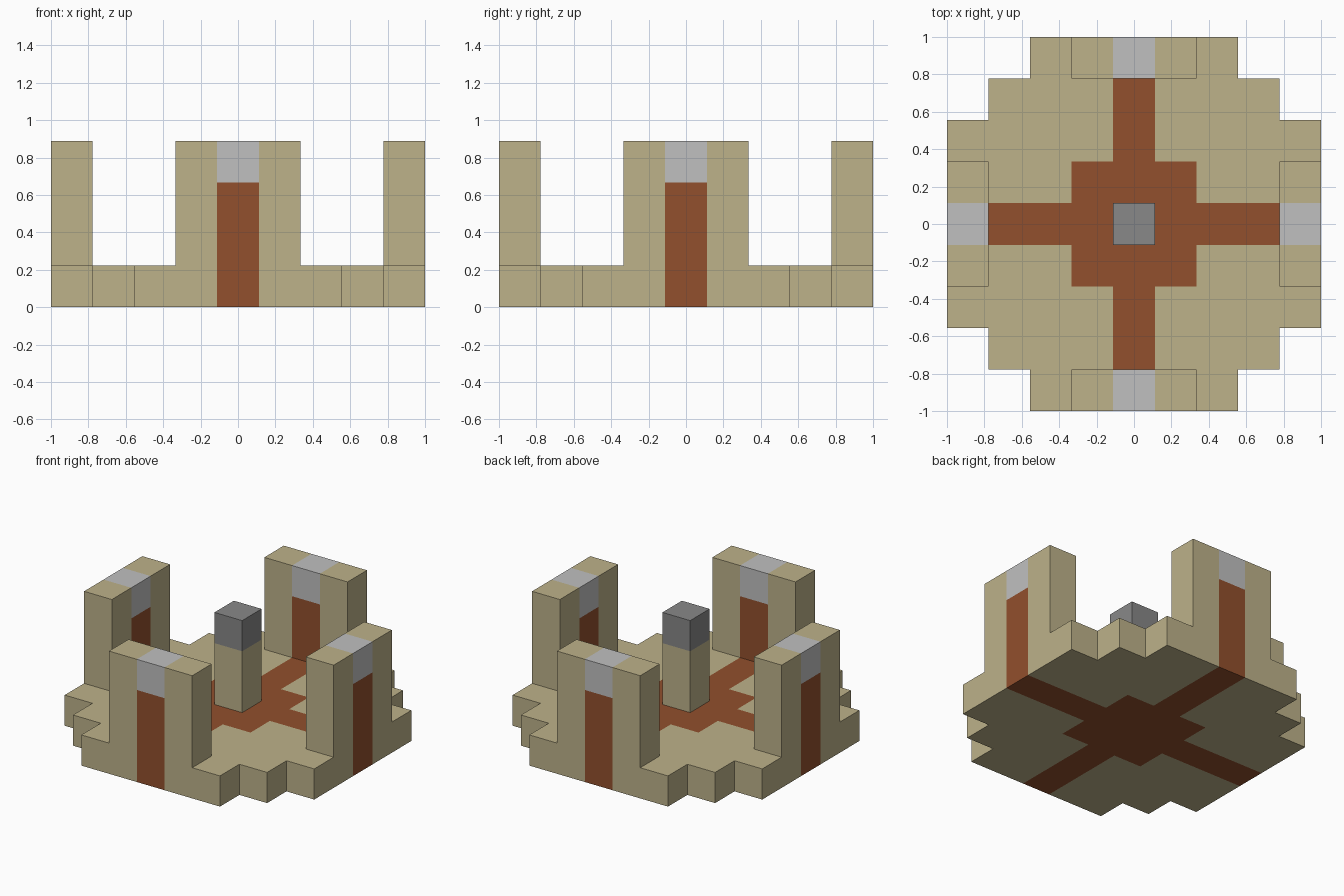
import bpy
import bmesh
from mathutils import Vector

cube = bpy.data.objects.get("Cube")
if cube:
    bpy.data.objects.remove(cube, do_unlink=True)

U = 2 / 9  # block size
TAN, BROWN, LIGHT, DARK = range(4)


def make_material(name, rgb):
    mat = bpy.data.materials.new(name)
    mat.use_nodes = True
    mat.diffuse_color = (*rgb, 1)
    mat.node_tree.nodes["Principled BSDF"].inputs["Base Color"].default_value = (*rgb, 1)
    return mat


materials = [
    make_material("tan_stone", (0.509, 0.445, 0.254)),
    make_material("brown_clay", (0.287, 0.080, 0.026)),
    make_material("light_grey", (0.527, 0.527, 0.527)),
    make_material("dark_grey", (0.246, 0.246, 0.246)),
]

# Each part maps block positions (x, y, level) to a colour
parts = {}

# Stepped round base with a brown cross and centre square
span = range(-4, 5)
parts["base"] = {
    (x, y, 0): BROWN if x * y == 0 or max(abs(x), abs(y)) == 1 else TAN
    for x in span for y in span if abs(x) + abs(y) <= 6
}

# Four walls with a brown stripe and a light block on top
sides = {"front": (0, -1), "back": (0, 1), "left": (1, 0), "right": (-1, 0)}
for side, (dx, dy) in sides.items():
    parts[side + "_wall"] = {
        (4 * dx + s * dy, 4 * dy + s * dx, z):
            TAN if s else (LIGHT if z == 3 else BROWN)
        for s in (-1, 0, 1) for z in (1, 2, 3)
    }

# Centre pillar with a dark cap
parts["centre_pillar"] = {(0, 0, z): DARK if z == 3 else TAN for z in (1, 2, 3)}

solid = set().union(*parts.values())


def build_part(name, blocks):
    """Make the outer skin of a group of blocks."""
    bm = bmesh.new()
    for cell, colour in blocks.items():
        for axis in range(3):
            for sign in (-1, 1):
                n = Vector((0, 0, 0))
                n[axis] = sign
                if tuple(int(c + d) for c, d in zip(cell, n)) in solid:
                    continue
                a = Vector((0, 0, 0))
                a[(axis + 1) % 3] = 1
                b = n.cross(a)
                centre = Vector(cell) + Vector((0, 0, 0.5)) + n / 2
                corners = (-a - b, a - b, a + b, b - a)
                face = bm.faces.new([bm.verts.new((centre + c / 2) * U) for c in corners])
                face.material_index = colour
    bmesh.ops.remove_doubles(bm, verts=bm.verts[:], dist=0.001)
    if name != "base":
        # Merge flat areas of one colour
        bmesh.ops.dissolve_limit(bm, angle_limit=0.01, verts=bm.verts[:],
                                 edges=bm.edges[:], delimit={'MATERIAL'})
    mesh = bpy.data.meshes.new(name)
    bm.to_mesh(mesh)
    bm.free()
    for mat in materials:
        mesh.materials.append(mat)
    bpy.context.collection.objects.link(bpy.data.objects.new(name, mesh))


for part_name, part_blocks in parts.items():
    build_part(part_name, part_blocks)
